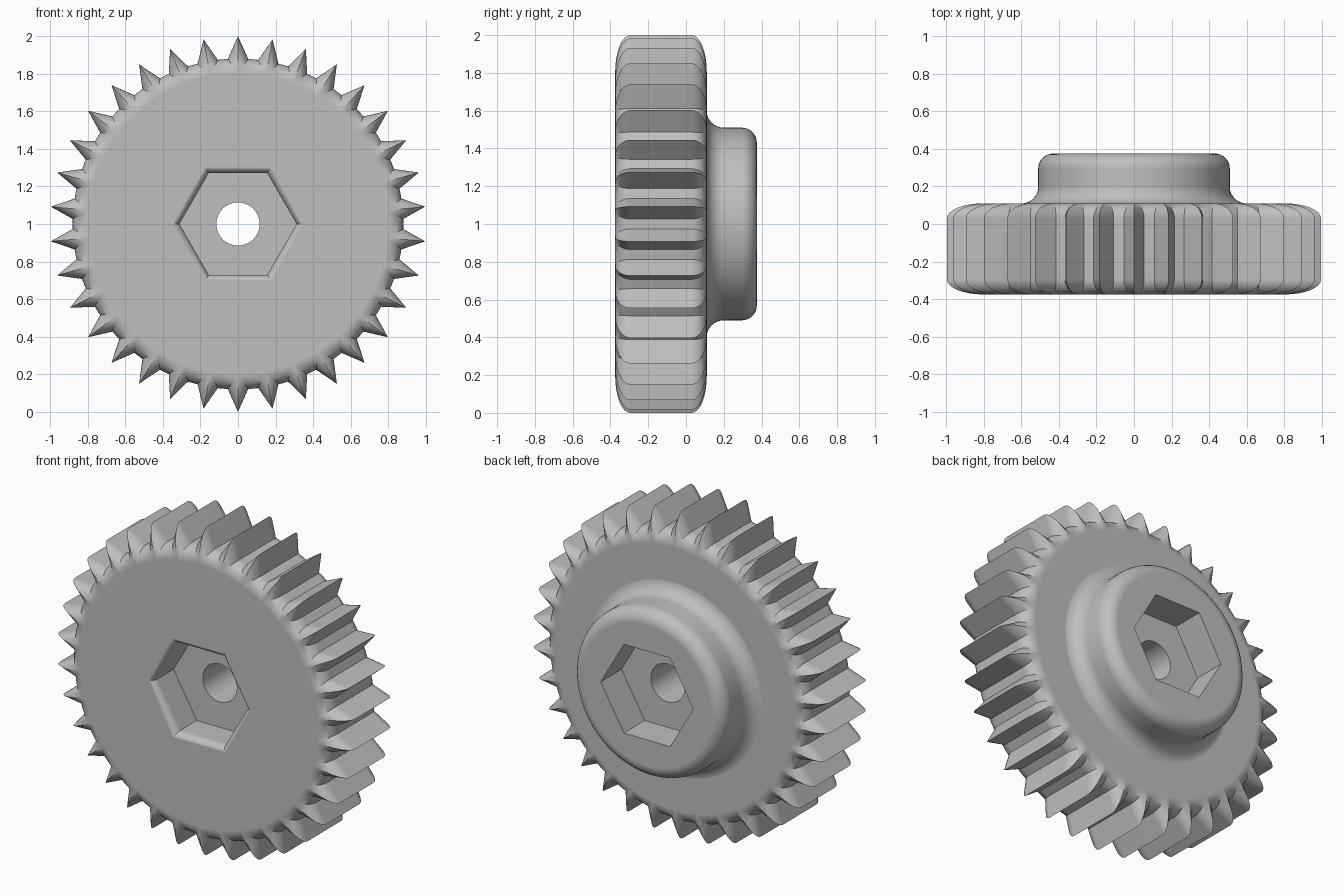
import bpy
import bmesh
from math import sin, cos, asin, atan2, hypot, pi, tau
from mathutils import Vector

cube = bpy.data.objects.get("Cube")
if cube:
    bpy.data.objects.remove(cube)

# Main sizes
TEETH = 34
FLOOR_R = 0.88
TOOTH_HALF = 0.062      # half angle of a tooth at its root
FRONT, BACK, HUB_END = -0.375, 0.11, 0.375
ROUND = 0.08            # edge rounding of wheel and hub
STEPS = 8

metal = bpy.data.materials.new("light grey metal")
metal.use_nodes = True
grey = (0.52, 0.52, 0.52, 1)
metal.diffuse_color = grey
metal.node_tree.nodes["Principled BSDF"].inputs["Base Color"].default_value = grey


def polar(r, a, y):
    return Vector((r * cos(a), y, 1 + r * sin(a)))


def circle(r, y, n=96):
    return [polar(r, tau * i / n, y) for i in range(n)]


def loft(name, rings):
    """Closed solid through rings of equal point count."""
    bm = bmesh.new()
    loops = [[bm.verts.new(p) for p in ring] for ring in rings]
    n = len(loops[0])
    for a, b in zip(loops, loops[1:]):
        for i in range(n):
            j = (i + 1) % n
            bm.faces.new((a[i], a[j], b[j], b[i]))
    bm.faces.new(loops[0])
    bm.faces.new(loops[-1])
    bmesh.ops.recalc_face_normals(bm, faces=bm.faces)
    mesh = bpy.data.meshes.new(name)
    bm.to_mesh(mesh)
    bm.free()
    mesh.materials.append(metal)
    obj = bpy.data.objects.new(name, mesh)
    bpy.context.collection.objects.link(obj)
    return obj


def tooth_ring(inset, y):
    """Toothed outline, moved inward by inset."""
    rise, half = 1 - FLOOR_R * cos(TOOTH_HALF), FLOOR_R * sin(TOOTH_HALF)
    h = atan2(half, rise)
    tip = 1 - inset * hypot(half, rise) / half
    floor = FLOOR_R - inset
    root = asin(tip * sin(h) / floor) - h
    pts = []
    for i in range(TEETH):
        a = pi / 2 + tau * i / TEETH
        pts += [polar(floor, a - root, y), polar(tip, a, y),
                polar(floor, a + root, y), polar(floor, a + pi / TEETH, y)]
    return pts


def quarter():
    return [pi / 2 * i / STEPS for i in range(STEPS + 1)]


# Toothed wheel with rounded front and back edges
rings = [tooth_ring(ROUND * (1 - sin(t)), FRONT + ROUND * (1 - cos(t))) for t in quarter()]
rings += [tooth_ring(ROUND * (1 - cos(t)), BACK - ROUND * (1 - sin(t))) for t in quarter()]
wheel = loft("gear_wheel", rings)

# Hub with a concave root and a rounded rim
HUB_R, ROOT = 0.51, 0.09
rings = [circle(HUB_R + ROOT, 0.03)]
rings += [circle(HUB_R + ROOT * (1 - sin(t)), BACK - 0.001 + ROOT * (1 - cos(t))) for t in quarter()]
rings += [circle(HUB_R - ROUND * (1 - cos(t)), HUB_END - ROUND * (1 - sin(t))) for t in quarter()]
hub = loft("hub", rings)

# Hexagonal pockets, the front one with a rounded mouth
HEX, MOUTH = 0.312, 0.047
rings = [circle(HEX + MOUTH, FRONT - 0.1, 6)]
rings += [circle(HEX + MOUTH * (1 - sin(t)), FRONT - 0.001 + MOUTH * (1 - cos(t)), 6) for t in quarter()]
rings += [circle(HEX, FRONT + 0.2, 6)]
front_pocket = loft("front_pocket_cutter", rings)
back_pocket = loft("back_pocket_cutter", [circle(HEX, HUB_END - 0.2, 6), circle(HEX, 0.5, 6)])

# Round bore through the web
bore = loft("bore_cutter", [circle(0.115, -0.3, 64), circle(0.115, 0.3, 64)])

# Join and cut the parts into one solid
bpy.ops.object.select_all(action='DESELECT')
wheel.select_set(True)
bpy.context.view_layer.objects.active = wheel
for part, operation in ((hub, 'UNION'), (front_pocket, 'DIFFERENCE'),
                        (back_pocket, 'DIFFERENCE'), (bore, 'DIFFERENCE')):
    part.hide_render = True
    mod = wheel.modifiers.new(part.name, 'BOOLEAN')
    mod.operation = operation
    mod.solver = 'EXACT'
    mod.object = part
    bpy.ops.object.modifier_apply(modifier=mod.name)
    bpy.data.objects.remove(part)

# Smooth fillets, sharp ridges, flat faces kept flat
bpy.ops.object.shade_smooth_by_angle(angle=pi / 6)
weighted = wheel.modifiers.new("weighted_normals", 'WEIGHTED_NORMAL')
weighted.keep_sharp = True
